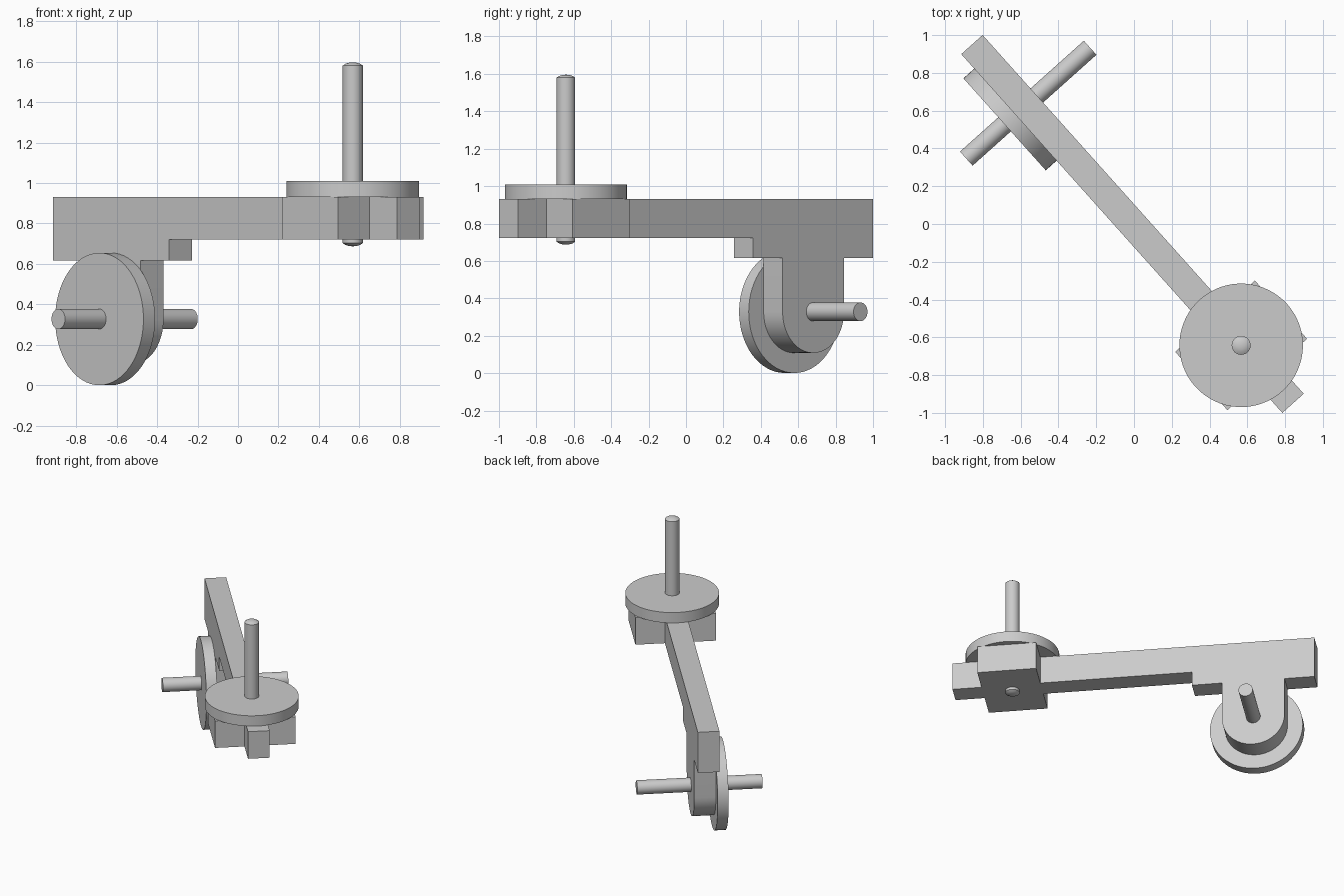
import bpy, bmesh, math
from mathutils import Matrix, Vector

cube = bpy.data.objects.get("Cube")
if cube:
    bpy.data.objects.remove(cube)

grey = bpy.data.materials.new("plain grey")
grey.use_nodes = True
colour = (0.6, 0.6, 0.6, 1)
grey.diffuse_color = colour
grey.node_tree.nodes["Principled BSDF"].inputs["Base Color"].default_value = colour

# Arm frame: local x runs along the arm, local y across it, z up
FRAME = Matrix.Translation((-0.858, 0.95, 0)) @ Matrix.Rotation(math.radians(-48.17), 4, "Z")
HALF = 0.076                    # half the arm's width
LOW, TOP, STEP = 0.722, 0.93, 0.617
WHEEL_U, WHEEL_Z = 0.43, 0.328
HUB_U = 2.137
DISC_R, ROD_R = 0.327, 0.05


def finish(bm, name, matrix=Matrix()):
    bmesh.ops.recalc_face_normals(bm, faces=bm.faces)
    bm.transform(FRAME @ matrix)
    mesh = bpy.data.meshes.new(name)
    bm.to_mesh(mesh)
    bm.free()
    mesh.materials.append(grey)
    mesh.shade_smooth()
    mesh.set_sharp_from_angle(angle=math.radians(25))
    obj = bpy.data.objects.new(name, mesh)
    bpy.context.collection.objects.link(obj)


def lathe(name, profile, matrix):
    """Spin (radius, height) points about local z."""
    bm = bmesh.new()
    verts = [bm.verts.new((r, 0, h)) for r, h in profile]
    edges = [bm.edges.new(pair) for pair in zip(verts, verts[1:])]
    bmesh.ops.spin(bm, geom=verts + edges, axis=(0, 0, 1), cent=(0, 0, 0),
                   angle=math.tau, steps=64, use_duplicate=False)
    bmesh.ops.remove_doubles(bm, verts=bm.verts, dist=0.0001)
    finish(bm, name, matrix)


def cylinder(radius, bottom, top):
    return [(0, bottom), (radius, bottom), (radius, top), (0, top)]


# Arm with a deeper end and a round-ended tongue that carries the wheel
outline = [(0, TOP), (0, STEP)]
for i in range(25):
    a = math.pi + math.pi * i / 24
    if i == 0:
        outline.append((WHEEL_U - 0.22, STEP))
    outline.append((WHEEL_U + 0.22 * math.cos(a), WHEEL_Z + 0.22 * math.sin(a)))
outline += [(WHEEL_U + 0.22, STEP), (0.862, STEP), (0.862, LOW), (2.549, LOW), (2.549, TOP)]
bm = bmesh.new()
face = bm.faces.new([bm.verts.new((u, -HALF, z)) for u, z in outline])
new = bmesh.ops.extrude_face_region(bm, geom=[face])["geom"]
bmesh.ops.translate(bm, vec=(0, 2 * HALF, 0),
                    verts=[g for g in new if isinstance(g, bmesh.types.BMVert)])
finish(bm, "arm")

# Cross block under the flat disc
bm = bmesh.new()
bmesh.ops.create_cube(bm, size=1)
bmesh.ops.scale(bm, vec=(0.414, 0.566, TOP - LOW), verts=bm.verts)
finish(bm, "cross_block", Matrix.Translation((HUB_U, 0, (TOP + LOW) / 2)))

# Flat disc and its upright rod with shallow domed ends
hub = Matrix.Translation((HUB_U, 0, 0))
lathe("flat_disc", cylinder(DISC_R, TOP, 1.01), hub)
dome = [(0, 0.016), (0.02, 0.014), (0.036, 0.009), (ROD_R, 0)]
rod = [(r, 0.703 - h) for r, h in dome] + [(r, 1.58 + h) for r, h in reversed(dome)]
lathe("upright_rod", rod, hub)

# Wheel beside the tongue and its axle; local z turned to run across the arm
across = Matrix.Translation((WHEEL_U, 0, WHEEL_Z)) @ Matrix.Rotation(-math.pi / 2, 4, "X")
lathe("wheel", cylinder(DISC_R, -HALF - 0.077, -HALF), across)
lathe("wheel_axle", cylinder(ROD_R, -0.425, 0.455), across)
